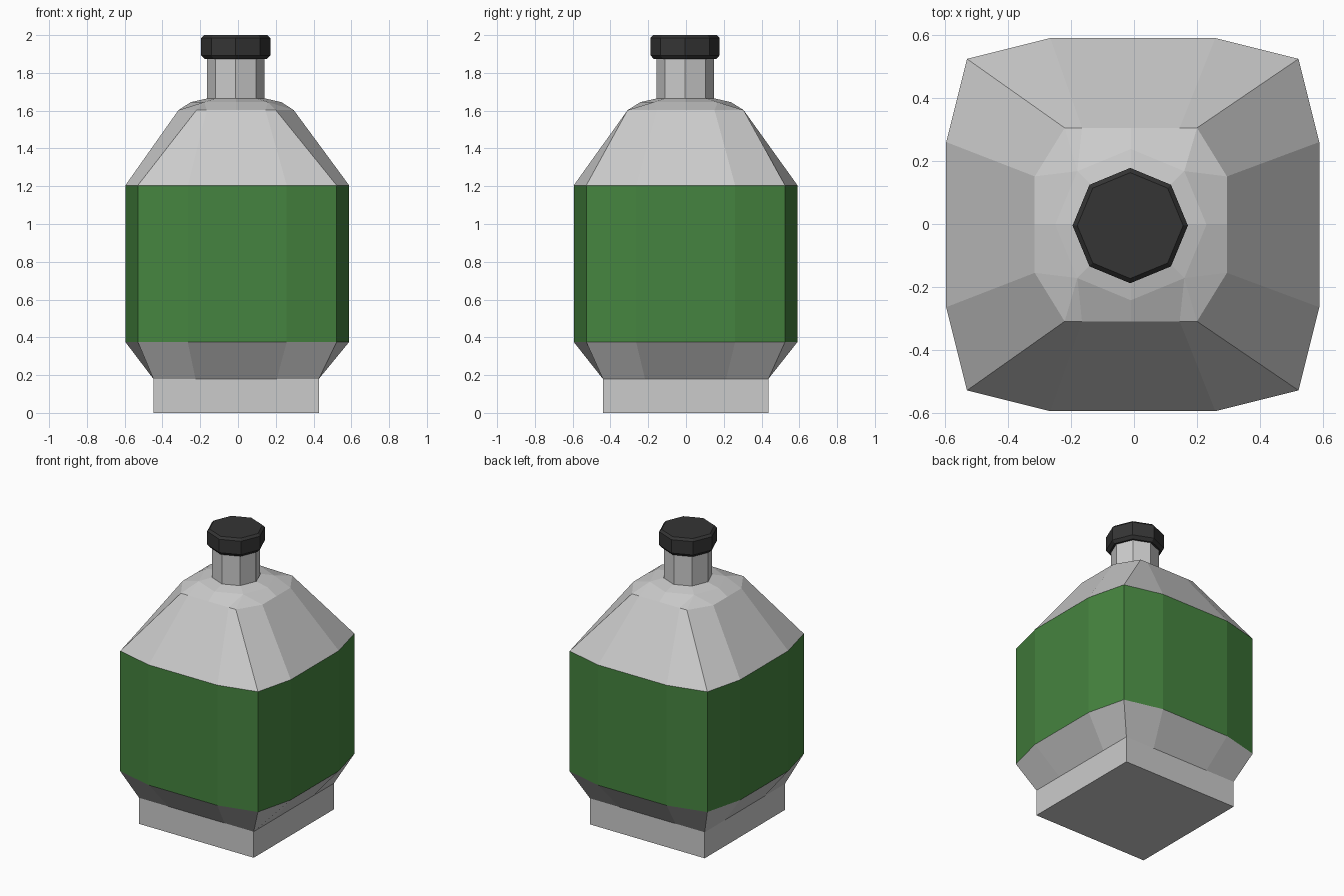
import bpy, bmesh, math

if "Cube" in bpy.data.objects:
    bpy.data.objects.remove(bpy.data.objects["Cube"])


def material(name, rgb):
    m = bpy.data.materials.new(name)
    m.diffuse_color = (*rgb, 1)
    m.use_nodes = True
    m.node_tree.nodes["Principled BSDF"].inputs["Base Color"].default_value = m.diffuse_color
    return m


def mirrored_ring(quarter, z, dx=-0.01, dy=-0.002):
    # quarter outline runs from the +x axis to the +y axis
    half = quarter + [(-x, y) for x, y in reversed(quarter[:-1])]
    full = half + [(x, -y) for x, y in reversed(half[1:-1])]
    return [(x + dx, y + dy, z) for x, y in full]


def octagon(r, z, dx=-0.012, dy=-0.005):
    return [(dx + r * math.cos(i * math.pi / 4),
             dy + r * math.sin(i * math.pi / 4), z) for i in range(8)]


def loft(name, rings, bottom=False, top=False, mat=None):
    bm = bmesh.new()
    loops = [[bm.verts.new(p) for p in r] for r in rings]
    n = len(loops[0])
    for a, b in zip(loops, loops[1:]):
        for i in range(n):
            j = (i + 1) % n
            bm.faces.new((a[i], a[j], b[j], b[i]))
    if bottom:
        bm.faces.new(loops[0][::-1])
    if top:
        bm.faces.new(loops[-1])
    bmesh.ops.remove_doubles(bm, verts=bm.verts, dist=0.0005)
    mesh = bpy.data.meshes.new(name)
    bm.to_mesh(mesh)
    bm.free()
    ob = bpy.data.objects.new(name, mesh)
    bpy.context.collection.objects.link(ob)
    if mat:
        mesh.materials.append(mat)
    return ob


green = material("label_green", (0.06, 0.23, 0.05))
black = material("cap_black", (0.035, 0.035, 0.035))

# Quarter outlines of the body
foot = [(0.438, 0), (0.438, 0.215), (0.438, 0.438), (0.215, 0.438), (0, 0.438)]
belly = [(0.592, 0), (0.592, 0.262), (0.526, 0.526), (0.262, 0.592), (0, 0.592)]
shoulder = [(0.305, 0), (0.305, 0.153), (0.21, 0.307), (0.155, 0.307), (0, 0.307)]


def oct_quarter(r):
    d = r * math.sqrt(0.5)
    return [(r, 0), (d, d), (d, d), (d, d), (0, r)]


# Square foot flaring out to the belly
loft("base", [mirrored_ring(foot, 0), mirrored_ring(foot, 0.18),
              mirrored_ring(belly, 0.375, -0.004)], bottom=True)

# Coloured band
loft("label_band", [mirrored_ring(belly, 0.375, -0.004),
                    mirrored_ring(belly, 1.205, -0.004)], mat=green)

# Shoulders narrowing to the neck
loft("shoulders", [mirrored_ring(belly, 1.205, -0.004),
                   mirrored_ring(shoulder, 1.603),
                   mirrored_ring(oct_quarter(0.24), 1.645),
                   mirrored_ring(oct_quarter(0.152), 1.665)])

# Neck
loft("neck", [octagon(0.152, 1.655), octagon(0.152, 1.885)])

# Bottle cap with small chamfers
loft("cap", [octagon(0.165, 1.873), octagon(0.183, 1.893),
             octagon(0.183, 1.985), octagon(0.168, 2.0)],
     bottom=True, top=True, mat=black)
